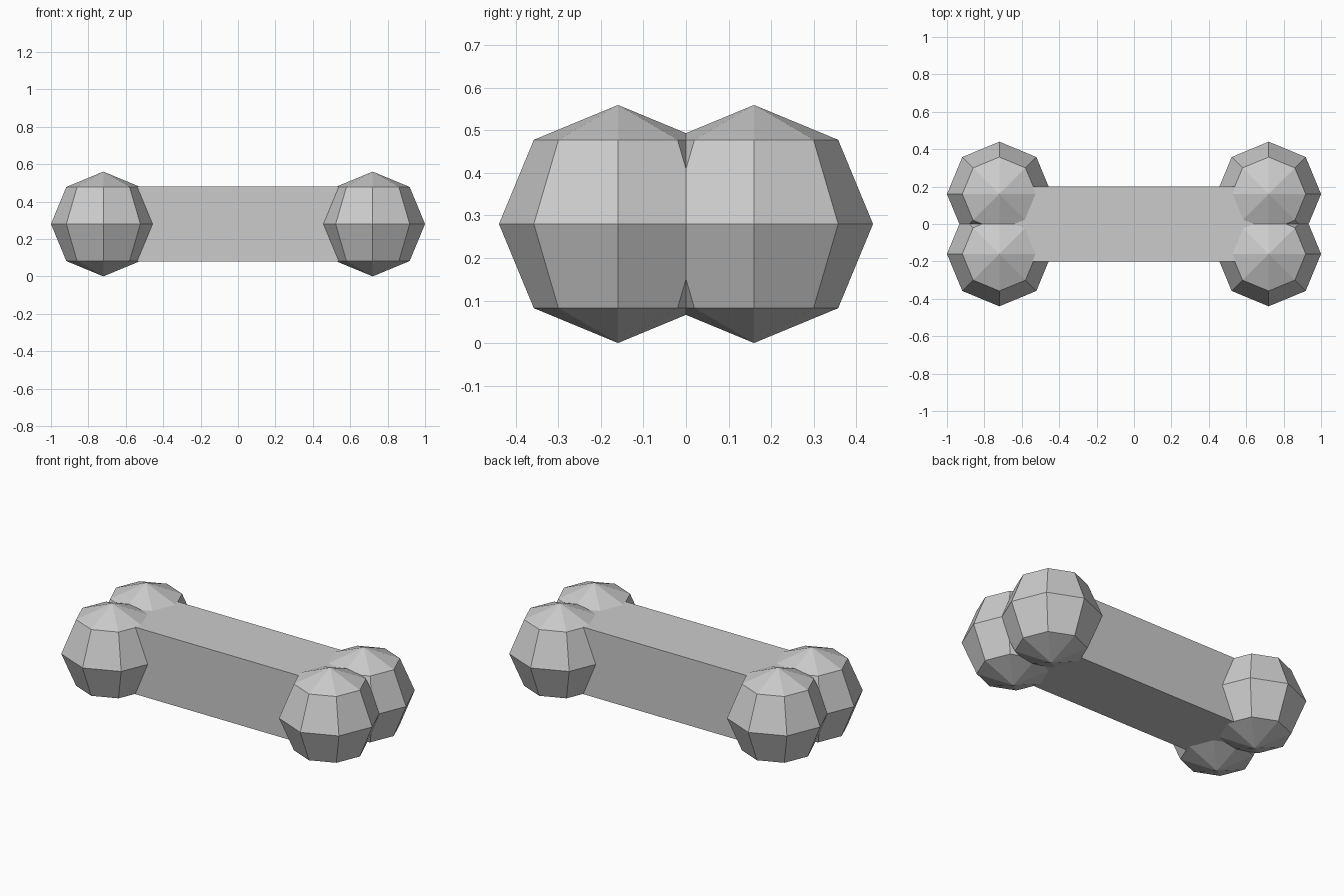
import bpy

if "Cube" in bpy.data.objects:
    bpy.data.objects.remove(bpy.data.objects["Cube"])

R = 0.28           # knob radius
KX, KY = 0.72, 0.16  # knob offsets

# Shaft: square bar running into the knobs
bpy.ops.mesh.primitive_cube_add(size=1, location=(0, 0, R))
shaft = bpy.context.object
shaft.name = "bone_shaft"
shaft.scale = (2 * KX, 0.4, 0.4)
bpy.ops.object.transform_apply(location=False, rotation=False, scale=True)

# Knobs: a pair of low-poly balls at each end
for sx, end in ((-1, "left"), (1, "right")):
    for sy, side in ((-1, "front"), (1, "back")):
        bpy.ops.mesh.primitive_uv_sphere_add(
            segments=8, ring_count=4, radius=R, location=(sx * KX, sy * KY, R))
        bpy.context.object.name = f"knob_{end}_{side}"
